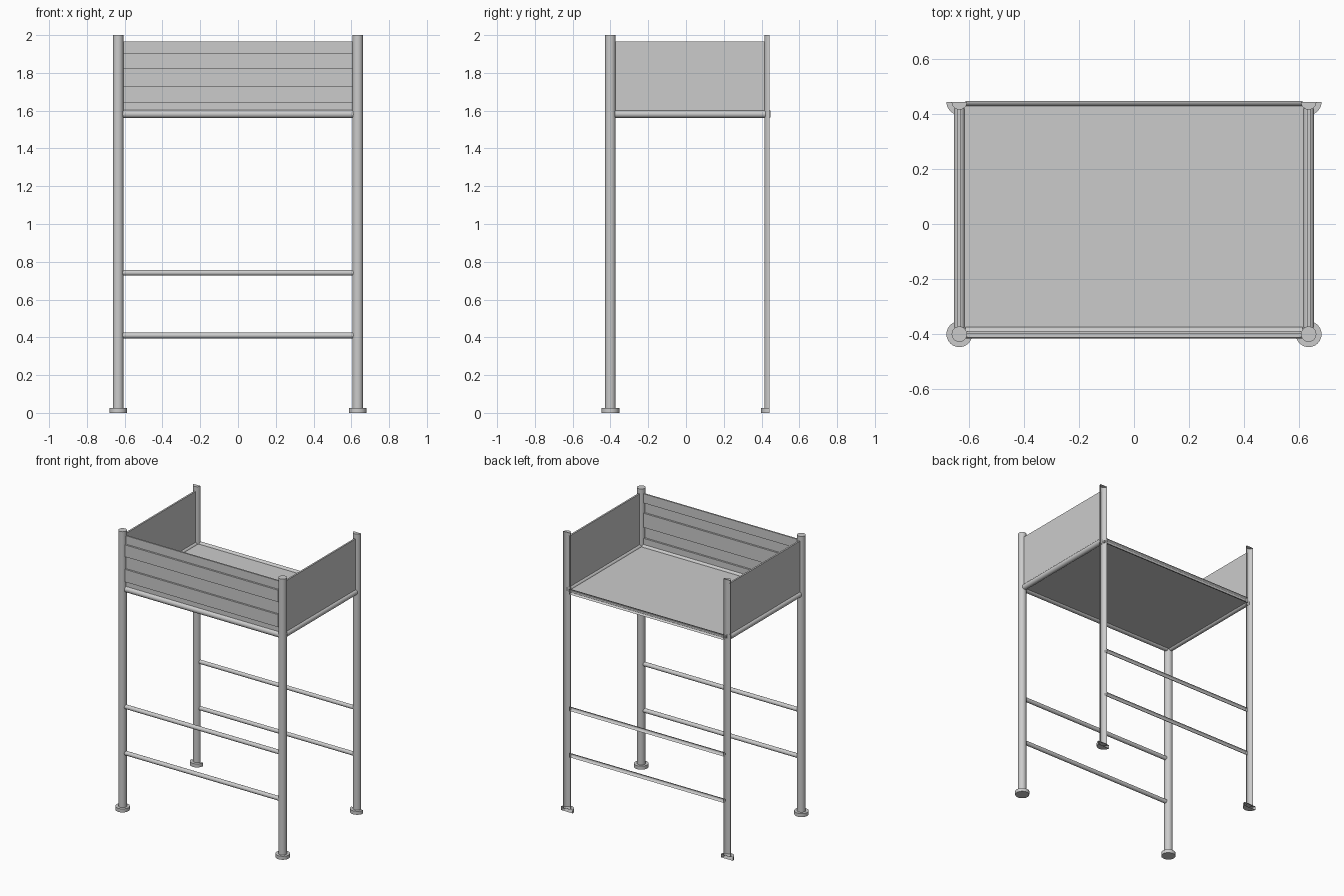
import bpy, bmesh, math
from mathutils import Vector

if "Cube" in bpy.data.objects:
    bpy.data.objects.remove(bpy.data.objects["Cube"])

PX, FRONT, BACK = 0.634, -0.40, 0.443     # post positions; the back is cut open at its post axis
Y = Vector((0, 1, 0))


def finish(bm, name, smooth=False):
    me = bpy.data.meshes.new(name)
    bm.to_mesh(me)
    bm.free()
    ob = bpy.data.objects.new(name, me)
    bpy.context.collection.objects.link(ob)
    if smooth:
        bpy.ops.object.select_all(action='DESELECT')
        ob.select_set(True)
        bpy.context.view_layer.objects.active = ob
        bpy.ops.object.shade_smooth_by_angle(angle=math.radians(40))
    return ob


def tube(name, a, b, r, half=False, n=24):
    """Capped round bar from a to b; half keeps only the open shell facing -y."""
    a, b = Vector(a), Vector(b)
    axis = (b - a).normalized()
    ref = Vector((0, 0, 1)) if abs(axis.y) > 0.9 else -Y
    side = axis.cross(ref)
    if half:
        ts = [-math.pi / 2 + math.pi * i / (n // 2) for i in range(n // 2 + 1)]
    else:
        ts = [2 * math.pi * i / n for i in range(n)]
    bm = bmesh.new()
    r0, r1 = [[bm.verts.new(p + r * (ref * math.cos(t) + side * math.sin(t))) for t in ts]
              for p in (a, b)]
    count = len(ts)
    for i in range(count - 1 if half else count):
        j = (i + 1) % count
        bm.faces.new((r0[i], r0[j], r1[j], r1[i]))
    bm.faces.new(r0[::-1])
    bm.faces.new(r1)
    return finish(bm, name, True)


def box(name, lo, hi):
    bm = bmesh.new()
    bmesh.ops.create_cube(bm, size=1)
    for v in bm.verts:
        v.co = [l + (c + 0.5) * (h - l) for c, l, h in zip(v.co, lo, hi)]
    return finish(bm, name)


# Posts and foot discs
for row, y, half in (("front", FRONT, False), ("back", BACK, True)):
    for side, x in (("left", -PX), ("right", PX)):
        tube(f"{row}_{side}_post", (x, y, 0.02), (x, y, 2.0), 0.028, half)
        tube(f"{row}_{side}_foot", (x, y, 0), (x, y, 0.025), 0.047, half)

    # Lower crossbars
    for label, z in (("lower", 0.41), ("upper", 0.742)):
        tube(f"{row}_{label}_crossbar", (-0.612, y, z), (0.612, y, z), 0.015, half)

# Beams around the platform
tube("front_beam", (-0.612, -0.394, 1.582), (0.612, -0.394, 1.582), 0.021)
tube("back_beam", (-0.612, 0.447, 1.582), (0.612, 0.447, 1.582), 0.019, True)
for side, x in (("left", -PX), ("right", PX)):
    tube(f"{side}_beam", (x, -0.375, 1.582), (x, 0.42, 1.582), 0.02)
    # Flat side panels
    box(f"{side}_panel", (x - 0.006, -0.375, 1.595), (x + 0.006, 0.418, 1.965))

# Platform floor
box("platform_floor", (-0.62, -0.385, 1.574), (0.62, 0.435, 1.588))

# Ribbed front panel: stepped profile swept along x
levels = [(1.598, 0), (1.64, 0), (1.64, 1), (1.73, 1), (1.73, 0),
          (1.82, 0), (1.82, 1), (1.905, 1), (1.905, 0), (1.965, 0)]
outer = [(-0.399 - 0.013 * k, z) for z, k in levels]
inner = [(-0.388 - 0.013 * k, z - 0.006 * (1 if i in (3, 4, 7, 8) else 0)
          + 0.006 * (1 if i in (1, 2, 5, 6) else 0)) for i, (z, k) in enumerate(levels)]
bm = bmesh.new()
rings = [([bm.verts.new((x, y, z)) for y, z in outer],
          [bm.verts.new((x, y, z)) for y, z in inner]) for x in (-0.607, 0.607)]
(ol, il), (orr, ir) = rings
for i in range(len(levels) - 1):
    bm.faces.new((ol[i], orr[i], orr[i + 1], ol[i + 1]))
    bm.faces.new((il[i + 1], ir[i + 1], ir[i], il[i]))
    bm.faces.new((ol[i + 1], il[i + 1], il[i], ol[i]))
    bm.faces.new((orr[i], ir[i], ir[i + 1], orr[i + 1]))
bm.faces.new((ol[-1], orr[-1], ir[-1], il[-1]))
bm.faces.new((il[0], ir[0], orr[0], ol[0]))
finish(bm, "front_ribbed_panel")
